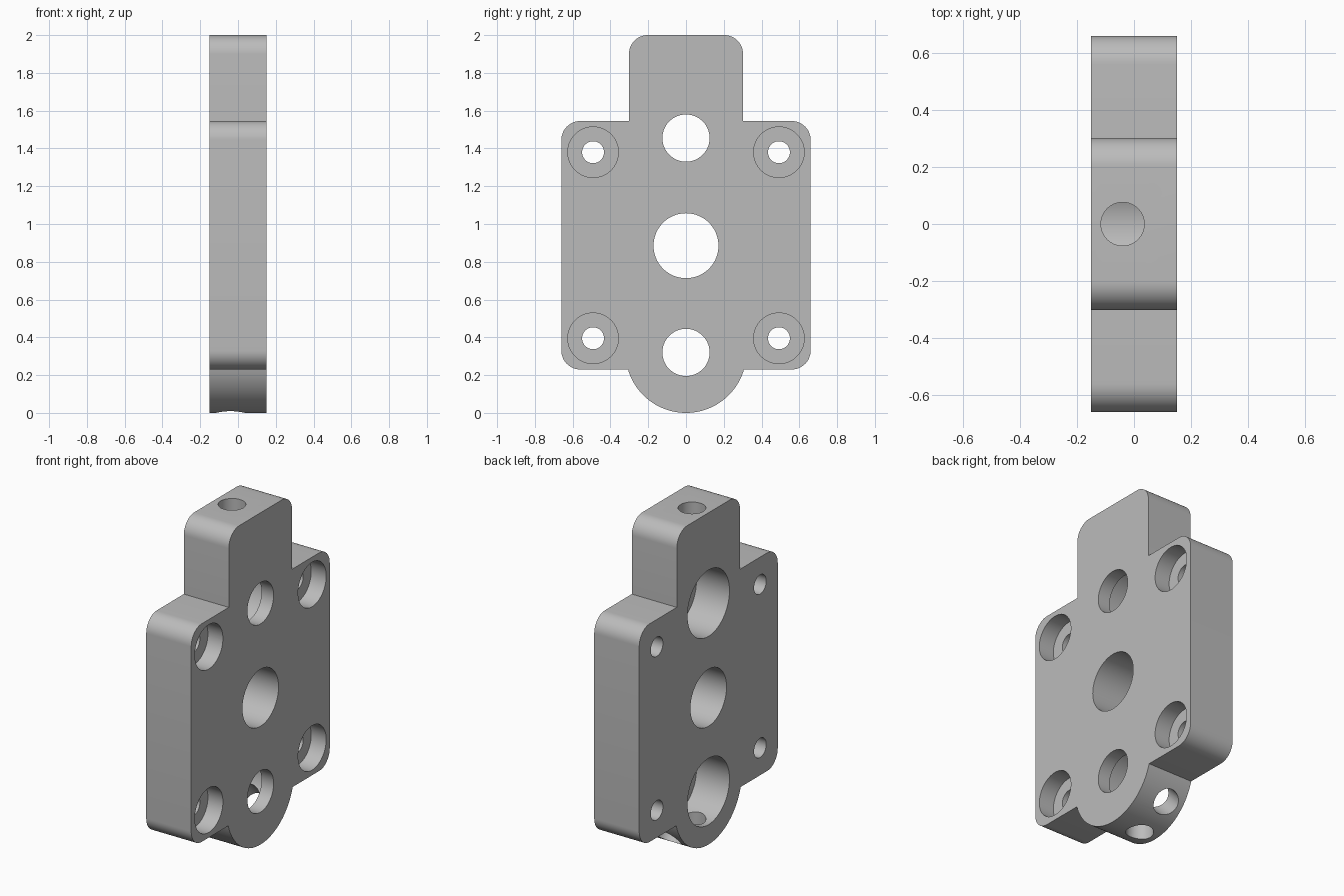
import bpy, bmesh
from math import pi, cos, sin, asin
from mathutils import Vector

if "Cube" in bpy.data.objects:
    bpy.data.objects.remove(bpy.data.objects["Cube"])

HALF = 0.15                      # half plate thickness along x
LOBE_Z, LOBE_R = 0.32, 0.32      # rounded bottom lobe
BORE_X = -0.04                   # depth line of the cross drilled ports

grey = bpy.data.materials.new("plain grey")
grey.diffuse_color = (0.5, 0.5, 0.5, 1)
grey.use_nodes = True
grey.node_tree.nodes["Principled BSDF"].inputs["Base Color"].default_value = grey.diffuse_color


def arc(cy, cz, r, a0, a1, n):
    return [(cy + r * cos(a0 + (a1 - a0) * i / n), cz + r * sin(a0 + (a1 - a0) * i / n))
            for i in range(n + 1)]


def half_profile():
    """Outline of the +y side, from bottom centre up to the top."""
    start = asin((0.23 - LOBE_Z) / LOBE_R)
    pts = arc(0, LOBE_Z, LOBE_R, -pi / 2, start, 24)
    pts += arc(0.56, 0.33, 0.1, -pi / 2, 0, 12)
    pts += arc(0.56, 1.445, 0.1, 0, pi / 2, 12)
    pts += [(0.302, 1.545)]
    pts += arc(0.202, 1.9, 0.1, 0, pi / 2, 12)
    return pts


def make_plate():
    right = half_profile()
    outline = right + [(-y, z) for y, z in reversed(right[1:])]
    bm = bmesh.new()
    face = bm.faces.new([bm.verts.new((-HALF, y, z)) for y, z in outline])
    new = bmesh.ops.extrude_face_region(bm, geom=[face])["geom"]
    bmesh.ops.translate(bm, vec=(2 * HALF, 0, 0),
                        verts=[v for v in new if isinstance(v, bmesh.types.BMVert)])
    bmesh.ops.recalc_face_normals(bm, faces=bm.faces)
    mesh = bpy.data.meshes.new("mounting_plate")
    bm.to_mesh(mesh)
    bm.free()
    mesh.materials.append(grey)
    obj = bpy.data.objects.new("mounting_plate", mesh)
    bpy.context.collection.objects.link(obj)
    return obj


def drill(plate, start, end, radius):
    """Cut a round hole running from start to end."""
    start, end = Vector(start), Vector(end)
    axis = end - start
    bpy.ops.mesh.primitive_cylinder_add(vertices=64, radius=radius, depth=axis.length,
                                        location=(start + end) / 2,
                                        rotation=axis.to_track_quat('Z', 'Y').to_euler())
    cutter = bpy.context.object
    cutter.name = "drill"
    cutter.hide_render = True
    cutter.data.materials.append(grey)
    mod = plate.modifiers.new("hole", 'BOOLEAN')
    mod.operation, mod.solver, mod.object = 'DIFFERENCE', 'EXACT', cutter
    bpy.context.view_layer.objects.active = plate
    bpy.ops.object.modifier_apply(modifier=mod.name)
    bpy.data.objects.remove(cutter, do_unlink=True)


plate = make_plate()

# Plain centre hole
drill(plate, (-0.3, 0, 0.885), (0.3, 0, 0.885), 0.172)

# Upper and lower stepped bores, wide from the -x side
for z in (1.455, LOBE_Z):
    drill(plate, (-0.3, 0, z), (0.07, 0, z), 0.2)
    drill(plate, (0, 0, z), (0.3, 0, z), 0.125)

# Four corner screw holes, counterbored from the +x side
for y in (-0.492, 0.492):
    for z in (0.395, 1.38):
        drill(plate, (-0.3, y, z), (0.3, y, z), 0.058)
        drill(plate, (0.05, y, z), (0.3, y, z), 0.134)

# Ports: top, bottom and slanted, each reaching its bore
drill(plate, (BORE_X, 0, 1.455), (BORE_X, 0, 2.2), 0.076)
for a in (-pi / 2, -pi / 4):
    drill(plate, (BORE_X, 0, LOBE_Z),
          (BORE_X, 0.5 * cos(a), LOBE_Z + 0.5 * sin(a)), 0.076)

# Smooth round walls, crisp edges
bpy.ops.object.select_all(action='DESELECT')
plate.select_set(True)
bpy.context.view_layer.objects.active = plate
bpy.ops.object.shade_smooth_by_angle(angle=pi / 6)
